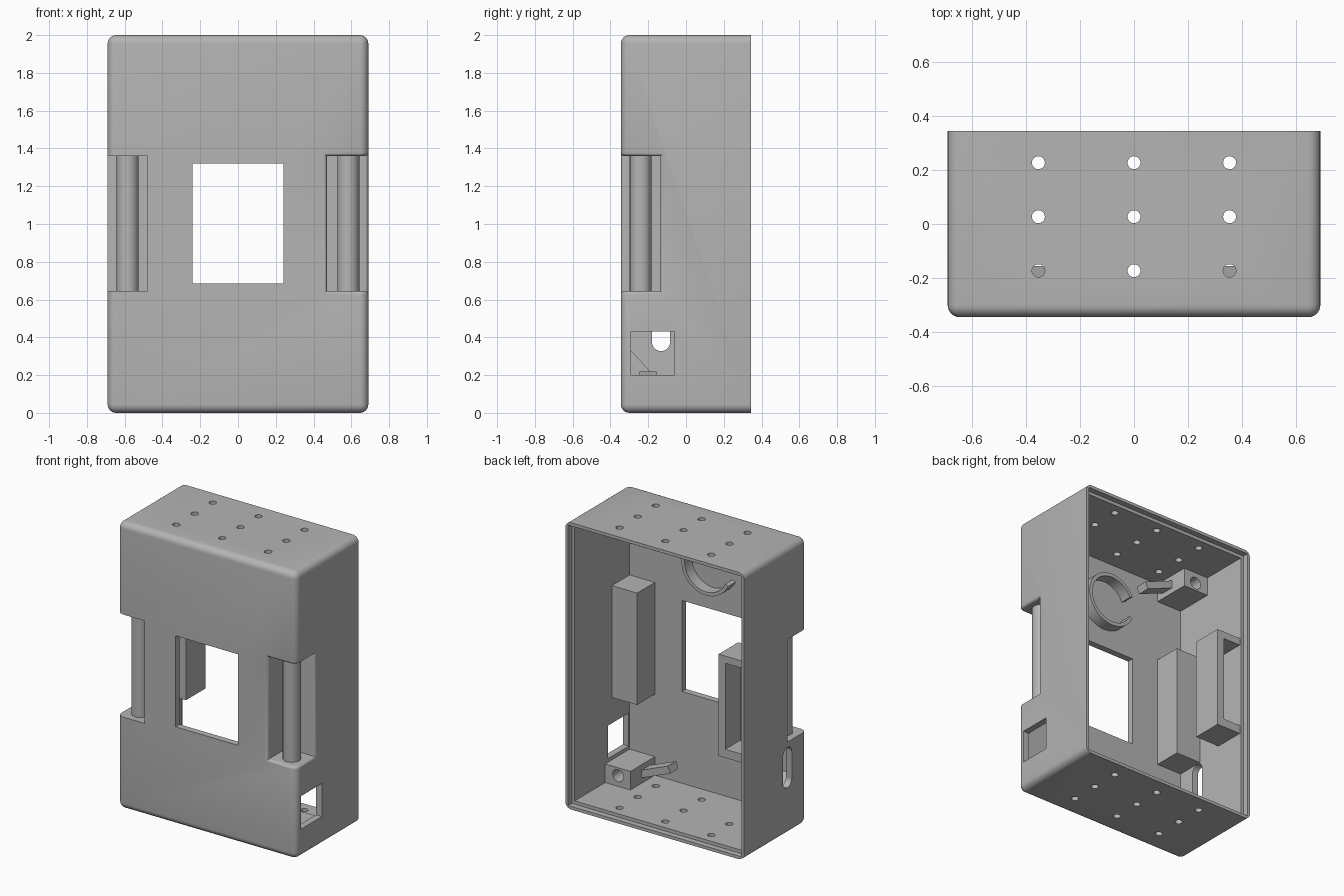
import bpy, bmesh
from math import radians
from mathutils import Matrix, Vector

cube = bpy.data.objects.get("Cube")
if cube:
    bpy.data.objects.remove(cube, do_unlink=True)

grey = bpy.data.materials.new("matte grey")
grey.use_nodes = True
tone = (0.46, 0.46, 0.46, 1)
grey.diffuse_color = tone
grey.node_tree.nodes["Principled BSDF"].inputs["Base Color"].default_value = tone


def finish(name, bm):
    bmesh.ops.recalc_face_normals(bm, faces=bm.faces[:])
    mesh = bpy.data.meshes.new(name)
    bm.to_mesh(mesh)
    bm.free()
    mesh.materials.append(grey)
    obj = bpy.data.objects.new(name, mesh)
    bpy.context.collection.objects.link(obj)
    return obj


def box(name, x, y, z):
    bm = bmesh.new()
    size = Vector((x[1] - x[0], y[1] - y[0], z[1] - z[0]))
    centre = Vector((x[0] + x[1], y[0] + y[1], z[0] + z[1])) / 2
    bmesh.ops.create_cube(bm, size=1, matrix=Matrix.Translation(centre) @ Matrix.Diagonal(size).to_4x4())
    return finish(name, bm)


def cylinder(name, centre, radius, length, axis="Z", sides=32):
    turn = {"X": Matrix.Rotation(radians(90), 4, "Y"),
            "Y": Matrix.Rotation(radians(90), 4, "X"), "Z": Matrix.Identity(4)}[axis]
    bm = bmesh.new()
    bmesh.ops.create_cone(bm, cap_ends=True, segments=sides, radius1=radius, radius2=radius,
                          depth=length, matrix=Matrix.Translation(centre) @ turn)
    return finish(name, bm)


def combine(target, tool, operation="DIFFERENCE"):
    mod = target.modifiers.new("combine", "BOOLEAN")
    mod.operation, mod.solver, mod.object = operation, "EXACT", tool
    bpy.context.view_layer.objects.active = target
    bpy.ops.object.modifier_apply(modifier=mod.name)
    bpy.data.objects.remove(tool, do_unlink=True)


def span(side, a, b):
    return tuple(sorted((side * a, side * b)))


def flip(side, a, b):
    # heights for the half-turn copy of a part
    return (a, b) if side > 0 else (2 - b, 2 - a)


W, D, T = 0.69, 0.345, 0.045
INNER, FRONT = W - T, T - D

# Case: rounded everywhere except the open back
case = box("case", (-W, W), (-D, D), (0, 2))
bm = bmesh.new()
bm.from_mesh(case.data)
edges = [e for e in bm.edges if not all(v.co.y > 0 for v in e.verts)]
bmesh.ops.bevel(bm, geom=edges, offset=T, segments=6, profile=0.5, affect="EDGES")
bm.to_mesh(case.data)
bm.free()
combine(case, box("interior", (-INNER, INNER), (FRONT, 1), (T, 2 - T)))
combine(case, box("lid_step", (-0.668, 0.668), (0.305, 1), (0.022, 1.978)))

# Grip housings and corner clamp blocks inside the case
IN = INNER + 0.02
for s in (1, -1):
    combine(case, box("grip_housing", span(s, 0.45, IN), (FRONT - 0.02, -0.105), (0.61, 1.39)), "UNION")
    combine(case, box("clamp_block", span(s, 0.45, IN), (FRONT - 0.02, -0.03),
                      flip(s, T - 0.02, 0.175)), "UNION")
    combine(case, cylinder("clamp_hole", (s * 0.545, -0.08, 1 - s * 0.88), 0.042, 0.2, "Y"))

# Grip recesses
for s, x in ((1, 0.47), (-1, 0.48)):
    combine(case, box("grip_recess", span(s, x, 1), (-1, -0.135), (0.645, 1.36)))

# Softened lips around the left grip recess
bm = bmesh.new()
bm.from_mesh(case.data)


def in_recess(face):
    return all(v.co.x > 0.469 and v.co.y < -0.134 and 0.644 < v.co.z < 1.361 for v in face.verts)


lips = [e for e in bm.edges if len(e.link_faces) == 2
        and in_recess(e.link_faces[0]) != in_recess(e.link_faces[1])]
bmesh.ops.bevel(bm, geom=lips, offset=0.018, segments=4, profile=0.5, affect="EDGES")
bm.to_mesh(case.data)
bm.free()

# Pocket holder on the right wall
combine(case, box("pocket_holder", (-IN, -0.458), (0.08, 0.295), (0.65, 1.36)), "UNION")
combine(case, box("pocket", (-INNER, -0.51), (0.13, 0.5), (0.71, 1.31)))

# Screen opening, side port and rounded cable slot
combine(case, box("screen_opening", (-0.24, 0.24), (-1, -0.2), (0.685, 1.32)))
combine(case, box("side_port", (0.6, 1), (-0.29, -0.062), (0.2, 0.43)))
combine(case, box("cable_slot", (-1, -0.6), (-0.18, -0.084), (0.375, 0.56)))
for z in (0.375, 0.56):
    combine(case, cylinder("cable_slot_end", (-0.8, -0.132, z), 0.048, 0.4, "X"))

# Vent holes through top and bottom
for x in (-0.354, 0, 0.354):
    for y in (-0.173, 0.027, 0.227):
        combine(case, cylinder("vent_hole", (x, y, 1), 0.024, 3, sides=24))

# Grip posts, clamp tabs and corner wedges, one of each per side
parts = [case]
for s, side in ((1, "left"), (-1, "right")):
    parts.append(cylinder(side + "_grip_post", (s * 0.584, -0.24, 1.0025), 0.058, 0.73, sides=40))

    bm = bmesh.new()
    place = Matrix.Translation((s * 0.35, -0.2, 1 - s * 0.85)) @ Matrix.Rotation(radians(22), 4, "Y")
    bmesh.ops.create_cube(bm, size=1, matrix=place @ Matrix.Diagonal((0.24, 0.09, 0.05, 1)))
    parts.append(finish(side + "_clamp_tab", bm))

    bm = bmesh.new()
    tri = [(FRONT, T), (-0.03, T), (FRONT, 0.34)]
    face = bm.faces.new([bm.verts.new((-s * INNER, y, z if s > 0 else 2 - z)) for y, z in tri])
    ext = bmesh.ops.extrude_face_region(bm, geom=[face])["geom"]
    bmesh.ops.translate(bm, vec=(s * 0.18, 0, 0), verts=[v for v in ext if isinstance(v, bmesh.types.BMVert)])
    parts.append(finish(side + "_corner_wedge", bm))

# Open holder ring behind the front wall
bm = bmesh.new()
centre = Vector((0, 0, 1.64))
start = Matrix.Rotation(radians(25), 3, "Y")
corners = [(-0.165, FRONT - 0.01), (-0.19, FRONT - 0.01), (-0.19, -0.22), (-0.165, -0.22)]
face = bm.faces.new([bm.verts.new(centre + start @ Vector((x, y, 0))) for x, y in corners])
bmesh.ops.spin(bm, geom=[face] + face.edges[:] + face.verts[:], cent=centre, axis=(0, 1, 0),
               angle=radians(310), steps=48, use_duplicate=False)
parts.append(finish("holder_ring", bm))

# Smooth curved surfaces, keep edges sharp
bpy.ops.object.select_all(action="DESELECT")
for obj in parts:
    obj.select_set(True)
bpy.context.view_layer.objects.active = case
bpy.ops.object.shade_smooth_by_angle(angle=radians(30))
